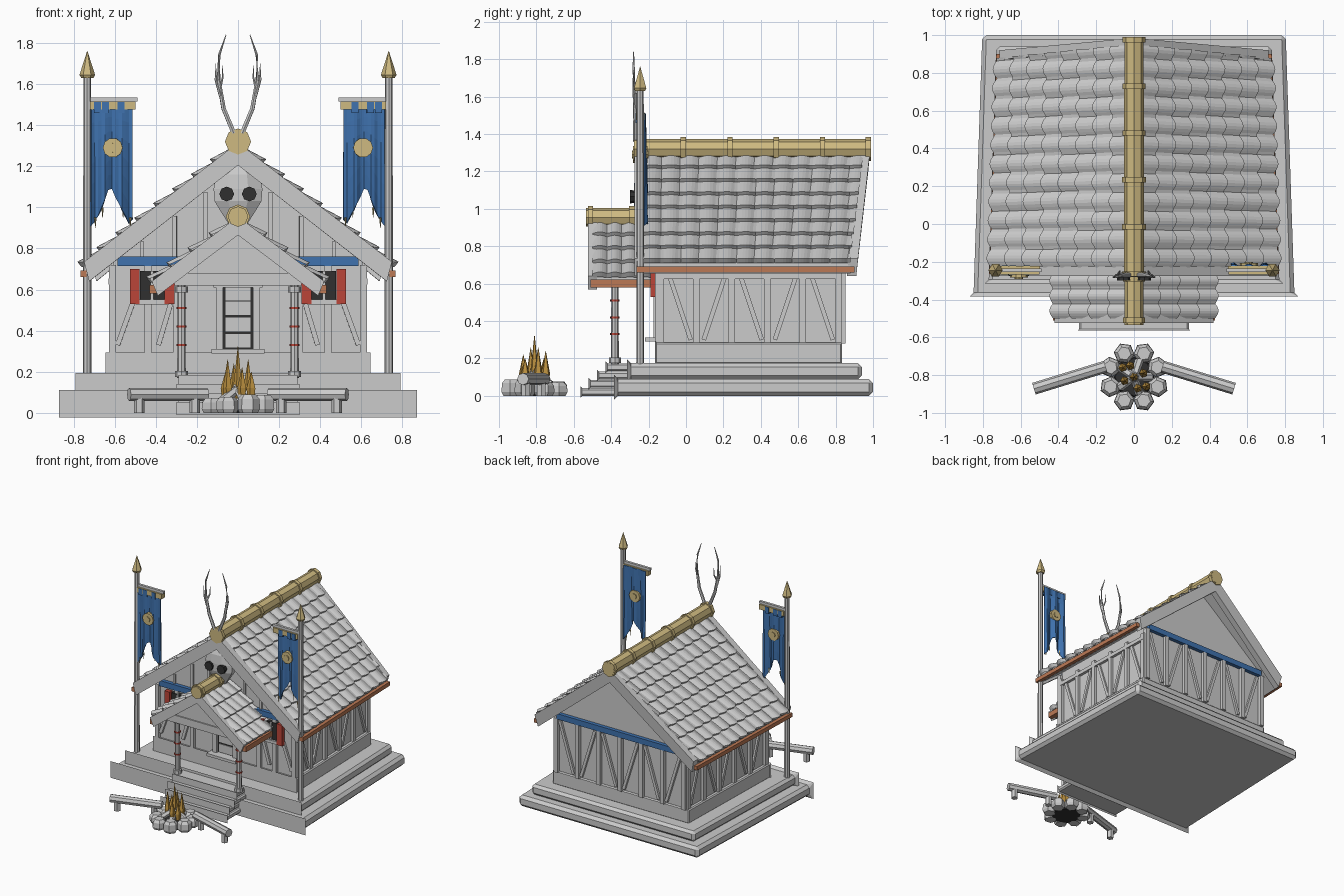
import bpy, bmesh, math, random
from mathutils import Vector

if "Cube" in bpy.data.objects:
    bpy.data.objects.remove(bpy.data.objects["Cube"])
random.seed(4)

def mat(name, r, g, b):
    m = bpy.data.materials.new(name)
    m.diffuse_color = (r, g, b, 1)
    m.use_nodes = True
    m.node_tree.nodes["Principled BSDF"].inputs["Base Color"].default_value = m.diffuse_color
    return m
GOLD = mat("gold", .62, .49, .22); BLUE = mat("blue", .05, .17, .43)
ORANGE = mat("orange_wood", .5, .19, .09); RED = mat("red", .5, .06, .04)
FLAME = mat("flame", .5, .28, .05); DARK = mat("dark", .03, .03, .03)

def mesh(name, verts, faces, m=None, bevel=0):
    # everything narrows slightly towards the back
    vs = [(x * (1 - .055 * max(0, y + .3) / 1.3), y, z) for x, y, z in verts]
    me = bpy.data.meshes.new(name)
    me.from_pydata(vs, [], faces)
    bm = bmesh.new(); bm.from_mesh(me)
    if bevel:
        bmesh.ops.bevel(bm, geom=bm.edges[:], offset=bevel, segments=1, affect='EDGES')
    bmesh.ops.recalc_face_normals(bm, faces=bm.faces[:])
    bm.to_mesh(me); bm.free()
    ob = bpy.data.objects.new(name, me)
    bpy.context.collection.objects.link(ob)
    if m: me.materials.append(m)
    return ob

def prism(name, prof, y0, y1, m=None, bevel=0):
    # x-z profile pushed along y; y0 / y1 may differ per profile point
    n = len(prof)
    y0 = y0 if isinstance(y0, list) else [y0] * n
    y1 = y1 if isinstance(y1, list) else [y1] * n
    vs = [(x, y, z) for (x, z), y in zip(prof, y0)] + [(x, y, z) for (x, z), y in zip(prof, y1)]
    fs = [tuple(range(n)), tuple(range(n, 2 * n))]
    fs += [(i, (i + 1) % n, (i + 1) % n + n, i + n) for i in range(n)]
    return mesh(name, vs, fs, m, bevel)

def box(name, x0, x1, y0, y1, z0, z1, m=None, bevel=0):
    return prism(name, [(x0, z0), (x1, z0), (x1, z1), (x0, z1)], y0, y1, m, bevel)

def loft(name, pts, radii, n=8, m=None, turn=0):
    pts = [Vector(p) for p in pts]
    vs, fs = [], []
    for i, (p, r) in enumerate(zip(pts, radii)):
        q = (pts[min(i + 1, len(pts) - 1)] - pts[max(i - 1, 0)]).to_track_quat('Z', 'Y')
        for k in range(n):
            a = 2 * math.pi * k / n + turn
            vs.append(p + q @ Vector((r * math.cos(a), r * math.sin(a), 0)))
    for i in range(len(pts) - 1):
        for k in range(n):
            a, b = i * n + k, i * n + (k + 1) % n
            fs.append((a, b, b + n, a + n))
    fs += [tuple(range(n)), tuple(range(len(vs) - n, len(vs)))]
    return mesh(name, vs, fs, m)

def beam(name, p, q, w, m=None):
    return loft(name, [p, q], [w * .707] * 2, 4, m, math.pi / 4)

def roof(name, half, zr, ze, y0, yr, ye, rows, period, thick):
    L = math.hypot(half, zr - ze)
    for s in (-1, 1):
        # boarding below the tiles
        prism(name + "_deck", [(0, zr), (s * half, ze), (s * half, ze - thick), (0, zr - thick)],
              y0, [yr, ye, ye, yr])
        # overlapping rows of wavy tiles
        nx, nz = s * (zr - ze) / L, half / L
        vs, fs = [], []
        for r in range(rows):
            n = int((yr - y0) / period * 6) + 1
            base = len(vs)
            for t, h, k in ((r / rows, 0, 1), ((r + 1.12) / rows, .026, 1), ((r + 1.12) / rows, .0, .6)):
                t = min(t, 1.02)
                for i in range(n + 1):
                    y = y0 + (yr + (ye - yr) * t - y0) * i / n
                    w = abs(math.sin(math.pi * (y - y0) / period))
                    d, tt = h + .018 * w * k, t + (.02 * w if h or k < 1 else 0) - .01
                    vs.append((s * half * tt + nx * d, y, zr + (ze - zr) * tt + nz * d))
            for j in range(2):
                for i in range(n):
                    a = base + j * (n + 1) + i
                    fs.append((a, a + 1, a + n + 2, a + n + 1))
        mesh(name + "_tiles", vs, fs)

def ridge(name, z, r, y0, y1, rings):
    loft(name, [(0, y0, z), (0, y1, z)], [r, r], 8, GOLD)
    for y in rings:
        loft(name + "_ring", [(0, y - .014, z), (0, y + .014, z)], [r * 1.18] * 2, 8, GOLD)

# stone base and steps
box("base_lower", -.85, .85, -.385, 1.0, 0, .09, bevel=.022)
box("base_upper", -.77, .77, -.315, .94, .09, .175, bevel=.02)
for i in range(4):
    box("step", -.29 + .01 * (i % 2), .29 - .01 * (i % 2), -.565 + .045 * i, -.3, .044 * i, .044 * i + .042, bevel=.01)

# walls, plinth and gables in one house body
box("plinth", -.64, .64, -.165, .835, .17, .285, bevel=.008)
prism("house_body", [(-.61, .28), (.61, .28), (.61, .75), (0, 1.23), (-.61, .75)], -.14, .825)

# timber framing on the sides
for s in (-1, 1):
    ys = [-.135 + .19 * i for i in range(6)]
    for i, y in enumerate(ys):
        beam("side_post", (s * .615, y, .28), (s * .615, y, .68), .034)
        if i < 5:
            a, b = (y + .04, y + .16) if i % 2 == 0 else (y + .16, y + .04)
            beam("side_brace", (s * .612, a, .66), (s * .612, b, .3), .024)
    beam("side_rail", (s * .618, -.16, .64), (s * .618, .83, .64), .03)
# timber framing on the back
for i in range(7):
    x = -.6 + .2 * i
    beam("back_post", (x, .835, .28), (x, .835, .72), .036)
    if i < 6:
        a, b = (x + .04, x + .17) if i % 2 == 0 else (x + .17, x + .04)
        beam("back_brace", (a, .832, .7), (b, .832, .3), .024)
# timber framing, windows and shutters on the front
for s in (-1, 1):
    for x in (.615, .44, .3):
        beam("front_post", (s * x, -.148, .28), (s * x, -.148, .72), .034)
    beam("front_brace", (s * .59, -.146, .33), (s * .51, -.146, .55), .024)
    beam("front_brace", (s * .39, -.146, .33), (s * .33, -.146, .53), .024)
    for x in (.16, .31, .47):
        beam("gable_batten", (s * x, -.142, .75), (s * x, -.142, 1.2 - .78 * x), .02)
    box("window", s * .36, s * .48, -.17, -.14, .55, .69, DARK)
    beam("window_sill", (s * .34, -.175, .54), (s * .5, -.175, .54), .024)
    beam("window_bar", (s * .42, -.175, .55), (s * .42, -.175, .69), .015)
    for x in (.335, .505):
        box("shutter", s * (x - .024), s * (x + .024), -.19, -.155, .53, .7, RED)
    beam("door_post", (s * .09, -.155, .29), (s * .09, -.155, .63), .035)
box("door", -.075, .075, -.15, -.13, .29, .62, DARK)
for z in (.35, .43, .51, .58):
    box("door_plank", -.06, .06, -.156, -.14, z - .033, z + .033)
box("door_lintel", -.12, .12, -.175, -.14, .61, .645)
box("door_step", -.13, .13, -.22, -.14, .29, .312)
for y in (-.15, .835):
    box("blue_beam", -.59, .59, y - .02, y + .02, .715, .76, BLUE)

# main roof with barge boards, eaves and ridge
roof("main_roof", .74, 1.285, .715, -.23, .95, .88, 8, .1, .06)
ridge("main_ridge", 1.32, .054, -.275, .99, [-.265, -.015, .235, .482, .73, .975])
for s in (-1, 1):
    prof = [(0, 1.315), (s * .75, .735), (s * .725, .64), (0, 1.205)]
    prism("front_barge", prof, -.275, -.225)
    prism("back_barge", prof, [.935, .87, .86, .925], [.985, .92, .91, .975])
    box("eave_beam", s * .738, s * .768, -.265, .9, .66, .692, ORANGE)

# porch
roof("porch_roof", .41, .925, .635, -.5, -.15, -.15, 4, .08, .05)
ridge("porch_ridge", .955, .05, -.535, -.2, [-.51, -.29])
for s in (-1, 1):
    prism("porch_barge", [(0, .955), (s * .42, .64), (s * .39, .57), (0, .865)], -.525, -.475)
    box("porch_eave", s * .385, s * .43, -.51, -.17, .58, .622, ORANGE)
    post = s * .275
    loft("porch_post", [(post, -.38, .17), (post, -.38, .62)], [.021, .019], 8)
    for z in (.19, .6):
        loft("post_collar", [(post, -.38, z - .015), (post, -.38, z + .015)], [.032, .032], 8)
    for z in (.33, .42, .51):
        loft("post_band", [(post, -.38, z - .005), (post, -.38, z + .005)], [.025, .025], 8, RED)
prism("porch_gable", [(-.31, .62), (.31, .62), (.31, .66), (0, .87), (-.31, .66)], -.45, -.43)
box("porch_beam", -.31, .31, -.46, -.36, .62, .68)

# skull and antlers
skull = loft("skull", [(0, 0, z) for z in (.92, .97, 1.03, 1.09, 1.16, 1.21)],
             [.05, .085, .125, .13, .115, .07], 8, turn=math.pi / 8)
skull.scale.y = .5
skull.location.y = -.22
for s in (-1, 1):
    loft("eye", [(s * .055, -.3, 1.065), (s * .055, -.25, 1.065)], [.036, .03], 8, DARK)
    loft("antler", [(s * .02, -.27, 1.36), (s * .07, -.27, 1.48), (s * .095, -.275, 1.62),
                    (s * .092, -.28, 1.74), (s * .058, -.28, 1.84)], [.013, .012, .01, .007, .002], 6)
    loft("antler_tine", [(s * .085, -.275, 1.54), (s * .108, -.28, 1.62), (s * .108, -.285, 1.7)], [.008, .006, .001], 6)
    loft("antler_tine", [(s * .09, -.275, 1.57), (s * .075, -.25, 1.63), (s * .075, -.25, 1.69)], [.007, .005, .001], 6)

# banner poles and banners
tail = [.91, .93, .96, 1.0, 1.04, 1.085, 1.09, 1.05, 1.02, .99, .96, .92, .94]
for s in (-1, 1):
    yc = -.245
    yf = yc + s * .018
    loft("pole", [(s * .735, yc, .17), (s * .735, yc, 1.64)], [.021, .019], 8)
    loft("pole_tip", [(s * .735, yc, z) for z in (1.63, 1.645, 1.76)], [.03, .038, .001], 6, GOLD)
    beam("banner_bar", (s * .735, yc, 1.525), (s * .49, yc, 1.525), .02)
    vs, fs = [], []
    for i, zb in enumerate(tail):
        u = i / 12
        for j in range(7):
            v = j / 6
            vs.append((s * (.715 - .2 * u), yf + .012 * math.sin(u * 15) * (.4 + v), 1.51 + (zb - 1.51) * v))
    for i in range(12):
        fs += [(i * 7 + j, i * 7 + j + 1, i * 7 + j + 8, i * 7 + j + 7) for j in range(6)]
    cloth = mesh("banner", vs, fs, BLUE)
    cloth.modifiers.new("thickness", 'SOLIDIFY').thickness = .008
    box("banner_hem", s * .72, s * .5, yc - .022, yc + .022, 1.475, 1.515, GOLD)
    for x in (.685, .645, .57):
        box("banner_tab", s * (x - .017), s * (x + .017), yc - .025, yc + .025, 1.46, 1.512, BLUE)
    loft("medallion", [(s * .61, yf - .02, 1.29), (s * .61, yf + .02, 1.29)], [.048] * 2, 10, GOLD)
    loft("medallion_boss", [(s * .61, yf - .027, 1.29), (s * .61, yf + .027, 1.29)], [.022] * 2, 8, GOLD)
    for x, z in ((.695, .95), (.66, 1.0), (.56, 1.0), (.525, .95)):
        loft("fringe", [(s * x, yf, z), (s * x, yf, z - .05)], [.006, .001], 4, GOLD)

# campfire ring, fire and log benches
cy = -.81
for i in range(8):
    a = math.pi * (i + .5) / 4
    x, y, h = .135 * math.cos(a), cy + .135 * math.sin(a), random.uniform(.07, .09)
    loft("fire_stone", [(x, y, 0), (x, y, .02), (x, y, h - .02), (x, y, h)], [.045, .056, .053, .036], 6, turn=a)
loft("ash_bed", [(0, cy, 0), (0, cy, .03)], [.11, .1], 8, DARK)
for i in range(5):
    a = math.pi * 2 * i / 5
    c, d = math.cos(a) * .09, math.sin(a) * .09
    loft("fire_log", [(c, cy + d, .06), (-c * .2, cy - d * .2, .13)], [.024, .02], 6)
for x, y, h in ((0, 0, .325), (.05, .02, .26), (-.05, -.02, .26), (.02, -.06, .22), (-.02, .06, .24), (.065, -.05, .2), (-.06, .05, .2)):
    loft("flame", [(x, cy + y, .07), (x, cy + y, .12), (x, cy + y, h)], [.018, .024, .001], 5, FLAME)
for s in (-1, 1):
    loft("bench_log", [(s * .15, -.755, .09), (s * .53, -.872, .09)], [.032, .032], 8)
    for x, y in ((.21, -.773), (.48, -.857)):
        loft("bench_leg", [(s * x, y, 0), (s * x, y, .08)], [.026, .026], 6)
